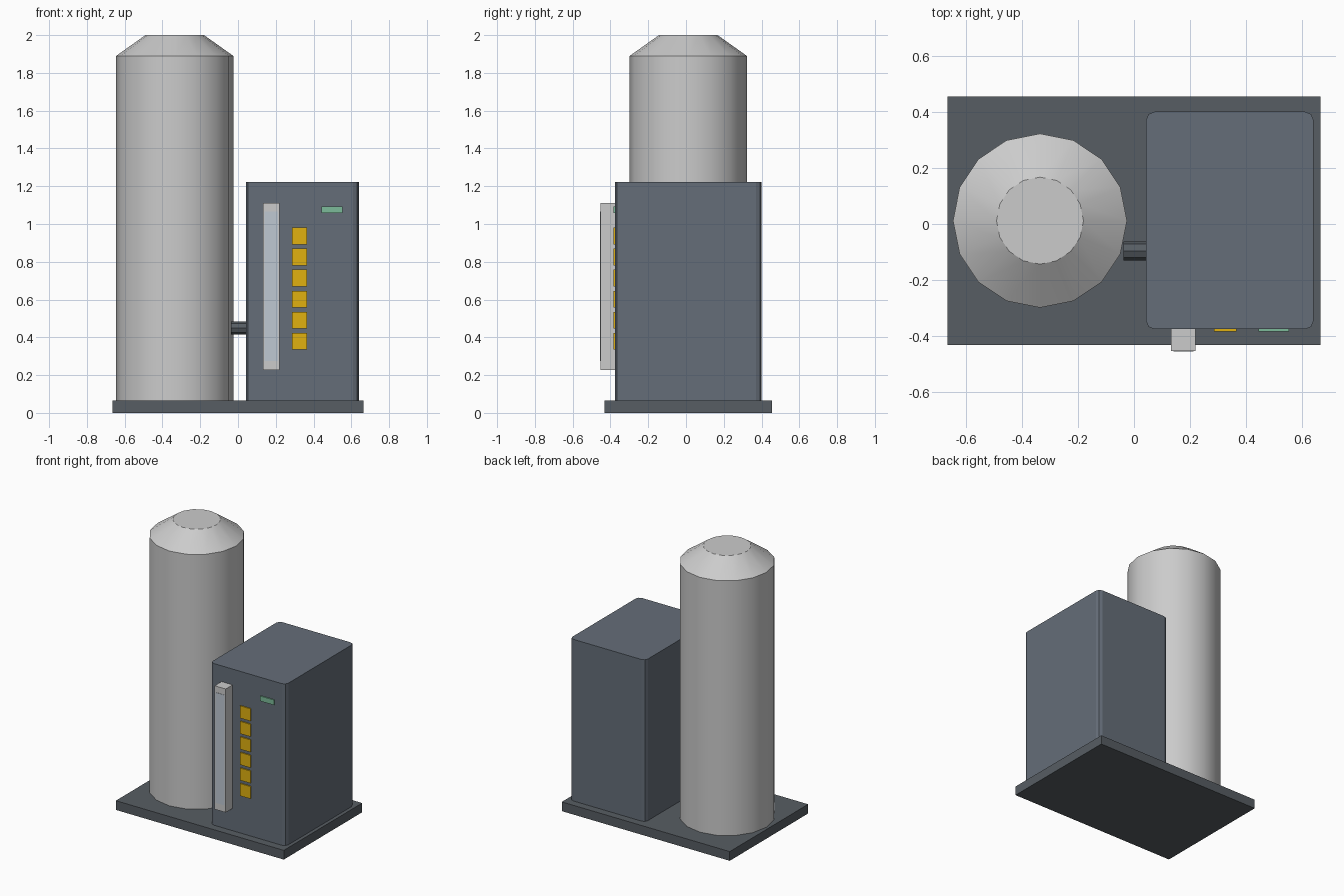
import bpy, bmesh, math

if "Cube" in bpy.data.objects:
    bpy.data.objects.remove(bpy.data.objects["Cube"])


def material(name, rgb):
    m = bpy.data.materials.new(name)
    m.diffuse_color = (*rgb, 1)
    m.use_nodes = True
    m.node_tree.nodes["Principled BSDF"].inputs["Base Color"].default_value = m.diffuse_color
    return m


DARK = material("dark_grey", (0.095, 0.11, 0.125))
SLATE = material("slate", (0.13, 0.155, 0.19))
YELLOW = material("yellow", (0.75, 0.44, 0.005))
GREEN = material("green", (0.2, 0.5, 0.32))
GLASS = material("pale_glass", (0.52, 0.58, 0.65))


def add_object(name, bm, mat=None):
    bmesh.ops.recalc_face_normals(bm, faces=bm.faces[:])
    me = bpy.data.meshes.new(name)
    bm.to_mesh(me)
    bm.free()
    ob = bpy.data.objects.new(name, me)
    bpy.context.collection.objects.link(ob)
    if mat:
        me.materials.append(mat)
    return ob


def box(name, x, y, z, mat=None, bevel=0):
    """Box from (min, max) ranges; bevel rounds the vertical edges."""
    bm = bmesh.new()
    bmesh.ops.create_cube(bm, size=1)
    for v in bm.verts:
        v.co = [r[0] if c < 0 else r[1] for r, c in zip((x, y, z), v.co)]
    if bevel:
        upright = [e for e in bm.edges
                   if abs(e.verts[0].co.z - e.verts[1].co.z) > 1e-4]
        bmesh.ops.bevel(bm, geom=upright, offset=bevel, segments=2,
                        profile=0.5, affect='EDGES')
    return add_object(name, bm, mat)


def turned(name, profile, sides, mat=None):
    """Closed solid turned about z from (radius, height) points."""
    bm = bmesh.new()
    rings = [[bm.verts.new((r * math.cos(2 * math.pi * i / sides),
                            r * math.sin(2 * math.pi * i / sides), h))
              for i in range(sides)] for r, h in profile]
    for a, b in zip(rings, rings[1:]):
        for i in range(sides):
            j = (i + 1) % sides
            bm.faces.new((a[i], a[j], b[j], b[i]))
    bm.faces.new(rings[0])
    bm.faces.new(rings[-1])
    return add_object(name, bm, mat)


def smooth(ob):
    bpy.ops.object.select_all(action='DESELECT')
    ob.select_set(True)
    bpy.context.view_layer.objects.active = ob
    bpy.ops.object.shade_smooth_by_angle(angle=math.radians(30))


# Base plate
box("base_plate", (-0.665, 0.665), (-0.432, 0.455), (0, 0.066), DARK)

# Tall tank with a conical shoulder
tank = turned("tank", [(0.31, 0.066), (0.31, 1.89), (0.155, 2.0)], 16)
tank.location = (-0.335, 0.012, 0)
smooth(tank)

# Cabinet with rounded upright edges
box("cabinet", (0.043, 0.64), (-0.375, 0.4), (0.066, 1.223), SLATE, bevel=0.03)

# Pipe joining tank and cabinet
pipe = turned("connecting_pipe", [(0.034, -0.037), (0.034, 0.06)], 8, DARK)
pipe.rotation_euler = (0, math.pi / 2, 0)
pipe.location = (0, -0.096, 0.449)

# Gauge housing and its glass front
box("gauge_housing", (0.132, 0.22), (-0.453, -0.37), (0.226, 1.11))
box("gauge_glass", (0.14, 0.212), (-0.455, -0.45), (0.275, 1.065), GLASS)

# Column of yellow indicator plates
for i in range(6):
    z = 0.38 + 0.1113 * i
    box(f"indicator_{i + 1}", (0.285, 0.366), (-0.383, -0.37),
        (z - 0.044, z + 0.044), YELLOW)

# Green display
box("display", (0.443, 0.553), (-0.383, -0.37), (1.057, 1.093), GREEN)
